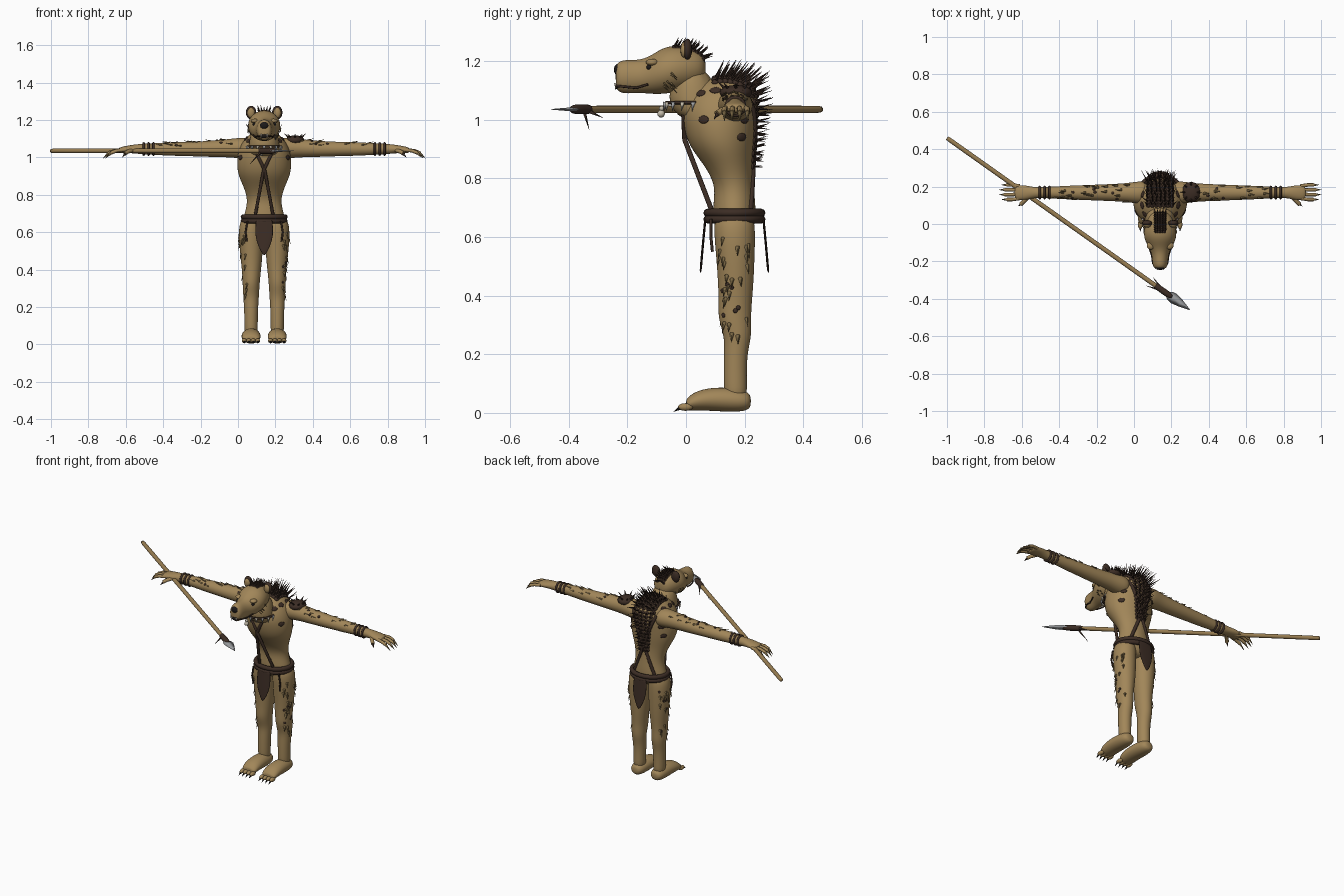
import bpy, bmesh, random
from math import sin, cos, pi, atan2, hypot
from mathutils import Vector, Matrix
from mathutils.bvhtree import BVHTree

if "Cube" in bpy.data.objects:
    bpy.data.objects.remove(bpy.data.objects["Cube"])
random.seed(4)
CX = 0.14  # body centre line


def material(name, rgb):
    m = bpy.data.materials.new(name)
    m.use_nodes = True
    m.diffuse_color = (*rgb, 1)
    m.node_tree.nodes["Principled BSDF"].inputs["Base Color"].default_value = (*rgb, 1)
    return m


FUR = material("tan fur", (0.36, 0.24, 0.10))
TUFT = material("olive fur", (0.20, 0.14, 0.06))
DARK = material("dark brown", (0.045, 0.026, 0.018))
WOOD = material("wood", (0.32, 0.21, 0.085))
STEEL = material("steel", (0.34, 0.35, 0.36))
BONE = material("bone", (0.55, 0.50, 0.40))
BLACK = material("black", (0.012, 0.01, 0.01))


def finish(name, bm, mat, sub=0):
    bmesh.ops.recalc_face_normals(bm, faces=bm.faces)
    me = bpy.data.meshes.new(name)
    bm.to_mesh(me)
    bm.free()
    me.materials.append(mat)
    for p in me.polygons:
        p.use_smooth = True
    ob = bpy.data.objects.new(name, me)
    bpy.context.collection.objects.link(ob)
    if sub:
        ob.modifiers.new("smooth", "SUBSURF").levels = sub
        ob.modifiers["smooth"].render_levels = sub
    return ob


def loft(name, axis, rings, mat=FUR, sub=2, n=12):
    """Skin ellipses; each ring is a centre and two radii across the axis."""
    bm = bmesh.new()
    u, v = {"X": ((0, 1, 0), (0, 0, 1)), "Y": ((1, 0, 0), (0, 0, 1)),
            "Z": ((1, 0, 0), (0, 1, 0))}[axis]
    u, v = Vector(u), Vector(v)
    loops = []
    for x, y, z, a, b in rings:
        loops.append([bm.verts.new(Vector((x, y, z)) + u * a * cos(t) * 1.02 + v * b * sin(t) * 1.02)
                      for t in (2 * pi * i / n for i in range(n))])
    for lo, hi in zip(loops, loops[1:]):
        for i in range(n):
            j = (i + 1) % n
            bm.faces.new((lo[i], lo[j], hi[j], hi[i]))
    bm.faces.new(loops[0])
    bm.faces.new(loops[-1])
    return finish(name, bm, mat, sub)


def add_cone(bm, base, tip, r, flat=1.0, sides=6):
    base, tip = Vector(base), Vector(tip)
    d = tip - base
    m = (Matrix.Translation((base + tip) / 2) @ d.to_track_quat("Z", "Y").to_matrix().to_4x4()
         @ Matrix.Diagonal((1, flat, 1, 1)))
    bmesh.ops.create_cone(bm, cap_ends=True, segments=sides, radius1=r, radius2=r * 0.05,
                          depth=d.length, matrix=m)


def add_ball(bm, loc, size, normal=(0, 0, 1)):
    m = (Matrix.Translation(loc) @ Vector(normal).to_track_quat("Z", "Y").to_matrix().to_4x4()
         @ Matrix.Diagonal((*size, 1)))
    bmesh.ops.create_uvsphere(bm, u_segments=12, v_segments=8, radius=1, matrix=m)


def cones(name, mat, items, **kw):
    bm = bmesh.new()
    for base, tip, r in items:
        add_cone(bm, base, tip, r, **kw)
    return finish(name, bm, mat)


def balls(name, mat, items):
    bm = bmesh.new()
    for it in items:
        add_ball(bm, *it)
    return finish(name, bm, mat)


def ring(name, mat, loc, ra, rb, r, axis="Z"):
    pts = []
    for i in range(24):
        a, b = ra * cos(i * pi / 12), rb * sin(i * pi / 12)
        pts.append(Vector(loc) + Vector((a, b, 0) if axis == "Z" else (0, a, b)))
    return tube(name, mat, pts, r, True)


def tube(name, mat, pts, r, closed=False):
    cu = bpy.data.curves.new(name, "CURVE")
    cu.dimensions = "3D"
    cu.bevel_depth, cu.bevel_resolution, cu.use_fill_caps = r, 2, True
    sp = cu.splines.new("POLY")
    sp.points.add(len(pts) - 1)
    for p, q in zip(sp.points, pts):
        p.co = (*q, 1)
    sp.use_cyclic_u = closed
    cu.materials.append(mat)
    ob = bpy.data.objects.new(name, cu)
    bpy.context.collection.objects.link(ob)


# Torso, neck and head
torso = loft("torso", "Z", [(CX, y, z, a, b) for z, y, a, b in (
    (.60, .165, .09, .06), (.66, .165, .12, .075), (.72, .165, .10, .073), (.78, .165, .09, .066),
    (.85, .143, .115, .086), (.91, .122, .145, .115), (.98, .115, .15, .128),
    (1.04, .115, .14, .135), (1.09, .125, .115, .122), (1.13, .13, .075, .085), (1.145, .13, .03, .03))])
loft("neck", "Z", [(CX, y, z, a, b) for z, y, a, b in (
    (.99, .07, .08, .075), (1.04, .03, .085, .085), (1.09, .025, .082, .088), (1.18, .02, .06, .05))])
head = loft("head", "Y", [(CX, y, z, a, b) for y, z, a, b in (
    (.068, 1.175, .025, .03), (.05, 1.175, .06, .06), (-.02, 1.175, .088, .08),
    (-.075, 1.168, .09, .083), (-.12, 1.152, .066, .066), (-.16, 1.147, .045, .056),
    (-.21, 1.146, .043, .06), (-.234, 1.146, .036, .05), (-.24, 1.146, .02, .03))])
balls("nose", BLACK, [((CX, -.232, 1.17), (.024, .014, .02))])
balls("eyes", BLACK, [((CX + s * .052, -.125, 1.178), (.01, .01, .009)) for s in (-1, 1)])
balls("brows", FUR, [((CX + s * .05, -.115, 1.195), (.022, .022, .012)) for s in (-1, 1)])
balls("mouth_opening", BLACK, [((CX, -.232, 1.115), (.022, .011, .012))])
for s in (-1, 1):
    tube("mouth_line", DARK, [(CX + s * x, y, z) for x, y, z in (
        (.02, -.238, 1.115), (.04, -.21, 1.112), (.045, -.17, 1.108), (.058, -.13, 1.12))], .004)
cones("fangs", BONE, [((CX + s * .016, -.24, 1.125), (CX + s * .016, -.24, 1.10), .005) for s in (-1, 1)])
balls("ears", DARK, [((CX + s * .07, .005, 1.24), (.028, .016, .036)) for s in (-1, 1)])
balls("inner_ears", FUR, [((CX + s * .07, -.007, 1.238), (.02, .012, .027)) for s in (-1, 1)])

legs, arms = [], []
for s, side in ((1, "left"), (-1, "right")):
    # Leg, foot, toes and claws
    lx = CX + s * .07
    legs.append(loft(side + "_leg", "Z", [(lx + s * o, y, z, a, b) for z, y, o, a, b in (
        (.69, .165, -.01, .05, .06), (.64, .165, 0, .068, .073), (.55, .168, 0, .066, .068),
        (.45, .17, -.002, .058, .062), (.38, .168, -.002, .05, .058), (.32, .165, 0, .046, .057),
        (.26, .178, 0, .043, .047), (.20, .168, 0, .038, .04), (.10, .168, 0, .036, .04), (.04, .17, 0, .036, .04))]))
    loft(side + "_foot", "Y", [(lx, y, z, a, b) for y, z, a, b in (
        (.222, .04, .02, .02), (.205, .04, .042, .035), (.15, .045, .05, .043), (.08, .047, .052, .04),
        (.03, .04, .052, .033), (.005, .03, .045, .022), (0, .028, .03, .015))])
    toes = [lx + (i - 1.5) * .024 for i in range(4)]
    balls(side + "_toes", FUR, [((x, -.002, .02), (.013, .026, .013)) for x in toes])
    cones(side + "_toe_claws", BLACK, [((x, -.015, .02), (x, -.042, .004), .008) for x in toes])

    # Arm, hand, fingers and claws
    arms.append(loft(side + "_arm", "X", [(CX + s * d, .168, z, a, b) for d, z, a, b in (
        (.06, 1.045, .06, .055), (.12, 1.05, .062, .058), (.18, 1.05, .05, .05), (.30, 1.045, .045, .043),
        (.42, 1.045, .04, .038), (.50, 1.045, .037, .037), (.60, 1.045, .031, .031), (.67, 1.045, .028, .027),
        (.71, 1.045, .038, .022), (.76, 1.04, .042, .018), (.78, 1.038, .03, .012))]))
    for i in range(4):
        y = .137 + i * .022
        k = .012 * (i in (1, 2))
        yo = y + (i - 1.5) * .004
        tube(side + "_finger", FUR, [(CX + s * .75, y, 1.04), (CX + s * (.79 + k), yo, 1.036),
                                     (CX + s * (.82 + k), yo, 1.024)], .0095)
        cones(side + "_finger_claw", TUFT, [((CX + s * (.815 + k), yo, 1.027),
                                             (CX + s * (.85 + k), yo, .995), .009)])
    tube(side + "_thumb", FUR, [(CX + s * .70, .15, 1.04), (CX + s * .73, .12, 1.03), (CX + s * .745, .105, 1.02)], .011)
    cones(side + "_thumb_claw", DARK, [((CX + s * .742, .108, 1.02), (CX + s * .76, .095, 1.0), .008)])
    for d in (.592, .618, .644):
        ring(side + "_bracelet", DARK, (CX + s * d, .168, 1.045), .03, .03, .007, "X")

# Surface lookup for everything attached to the body
bpy.context.view_layer.update()
dg = bpy.context.evaluated_depsgraph_get()
tree = {o.name: BVHTree.FromObject(o, dg) for o in [torso, head] + legs + arms}


def hit(part, origin, direction):
    p, n, _, _ = tree[part].ray_cast(Vector(origin), Vector(direction))
    return (p, n) if p else (None, None)


# Spots and tufts scattered over the limbs and flanks
spots, tufts = [], []
for s, side in ((1, "left"), (-1, "right")):
    for part, count, lo, hi in (("_leg", 30, .25, .60), ("_arm", 26, .16, .56)):
        for i in range(count):
            t = random.uniform(lo, hi)
            a = random.uniform(-1.1, 1.1)
            if part == "_leg":
                o, d, f = (CX + s * (.07 + cos(a)), .165 + sin(a), t), (-s * cos(a), -sin(a), 0), Vector((0, 0, -1))
            else:
                o, d, f = (CX + s * t, .168 + sin(a), 1.045 + cos(a)), (0, -sin(a), -cos(a)), Vector((s, 0, 0))
            p, n = hit(side + part, o, d)
            if p and i % 5 == 0:
                spots.append((p, (.008, .008, .004), n))
            elif p:
                tufts.append((p - n * .002, p + f * .032 + n * .007, .009))
    for y, z in ((.10, 1.10), (.05, 1.09), (.16, 1.10), (.20, 1.0), (.06, 1.0), (.19, .94)):
        p, n = hit("torso", (CX + s, y, z), (-1 * s, 0, 0))
        if p:
            spots.append((p, (.02, .014, .005), n))
    for i in range(10):
        p, n = hit("head", (CX + s, random.uniform(-.08, .04), random.uniform(1.1, 1.16)), (-s, 0, 0))
        if p:
            tufts.append((p, p + Vector((0, .02, -.018)) + n * .005, .006))
balls("fur_spots", DARK, spots)
cones("fur_tufts", TUFT, tufts, flat=.5, sides=4)

# Mane: scaly rows on the back with bristles standing off them
scales, bristles = [], []
for r in range(13):
    z = .84 + r * .022
    for c in range(-2, 3):
        p, n = hit("torso", (CX + c * (.014 + r * .0012), 1, z), (0, -1, 0))
        if p:
            scales.append((p, (.009 + r * .0004, .011, .007), n))
            jit = Vector((random.uniform(-.015, .015), 0, random.uniform(-.005, .02)))
            bristles.append((p, p + n * (.035 + r * .002) + jit, .0045))
for r in range(8):
    for c in range(-3, 4):
        p, n = hit("torso", (CX + c * .021, .10 + r * .017, 2), (0, 0, -1))
        if p:
            scales.append((p, (.013, .013, .009), n))
            jit = Vector((random.uniform(-.02, .02), .035, random.uniform(0, .02)))
            bristles.append((p, p + n * .045 + jit, .005))
for r in range(10):
    for c in range(-2, 3):
        p, n = hit("head", (CX + c * .012, -.04 + r * .011, 2), (0, 0, -1))
        if p:
            scales.append((p, (.008, .009, .004), n))
            bristles.append((p, p + n * .02 + Vector((c * .003, .016, random.uniform(0, .015))), .004))
balls("mane_scales", DARK, scales)
cones("mane_bristles", DARK, bristles, sides=5)

# Belt, loincloths, cords and crossed straps
for z in (.66, .682):
    ring("belt", DARK, (CX, .165, z), .112, .092, .014)
for name, y, k in (("front_loincloth", .066, -1), ("back_loincloth", .264, 1)):
    loft(name, "Z", [(CX, y + k * o, z, a, .004) for z, o, a in (
        (.665, 0, .045), (.66, 0, .045), (.58, .008, .052), (.52, .013, .03), (.475, .017, .006))], DARK, 1)
for s in (-1, 1):
    tube("hip_cord", DARK, [(CX + s * .09, .085, .66), (CX + s * .10, .085, .60), (CX + s * .093, .09, .55)], .005)
    front = [(CX + s * .048, .088, .69), (CX + s * .003, -.004, .93)]
    front += [hit("torso", (CX - s * d, -1, z), (0, 1, 0))[0] for d, z in ((.02, .98), (.04, 1.02), (.055, 1.06))]
    tube("chest_strap", DARK, front, .009)
    back = [hit("torso", (CX + s * (.07 - .15 * t), 1, .69 + .38 * t), (0, -1, 0))[0] for t in (i / 10 for i in range(11))]
    tube("back_strap", DARK, [p for p in back if p], .010)

# Tooth necklace
ring("necklace_cord", DARK, (CX, .025, 1.058), .088, .092, .006)
teeth = []
for i in range(9):
    a = pi + pi * i / 8
    x, y = CX + .092 * cos(a), .025 + .096 * sin(a)
    teeth.append(((x, y, 1.06), (x, y - .004, 1.028), .008))
cones("necklace_teeth", STEEL, teeth[::2])
cones("necklace_fangs", BONE, teeth[1::2])
balls("necklace_pendant", BONE, [((CX - .02, -.085, 1.02), (.013, .013, .013)), ((CX - .02, -.083, 1.038), (.009, .009, .009))])

# Shoulder pad on the left side
pad = Vector((.305, .17, 1.092))
balls("shoulder_pad", DARK, [(pad, (.05, .056, .026))])
cones("shoulder_pad_spikes", DARK, [
    (pad + Vector((.03 * cos(a), .035 * sin(a), .012)),
     pad + Vector((.058 * cos(a), .06 * sin(a), .035)), .007) for a in (i * pi / 4 for i in range(8))])

# Spear, built along x and then turned into the right hand
length = hypot(1.3, .92)
spear = [loft("spear_shaft", "X", [(t, 0, 0, .0125, .0125) for t in (0, .003, .7, 1.44, 1.445)], WOOD, 1),
         loft("spear_binding", "X", [(t, 0, 0, r, r) for t, r in (
             (1.365, .013), (1.37, .017), (1.40, .016), (1.43, .018), (1.465, .015), (1.475, .008))], DARK, 1),
         loft("spear_blade", "X", [(t, 0, 0, a, b) for t, a, b in (
             (1.435, .008, .006), (1.46, .025, .007), (1.485, .029, .006), (1.53, .02, .004),
             (length, .001, .001))], STEEL, 0, 4),
         cones("spear_feathers", DARK, [((1.38, k * .012, -.008), (1.325, k * .03, -.05 + .02 * k), .006) for k in (-1, 1)])]
for ob in spear:
    ob.location = (-1, .46, 1.035)
    ob.rotation_euler.z = atan2(-.92, 1.3)
